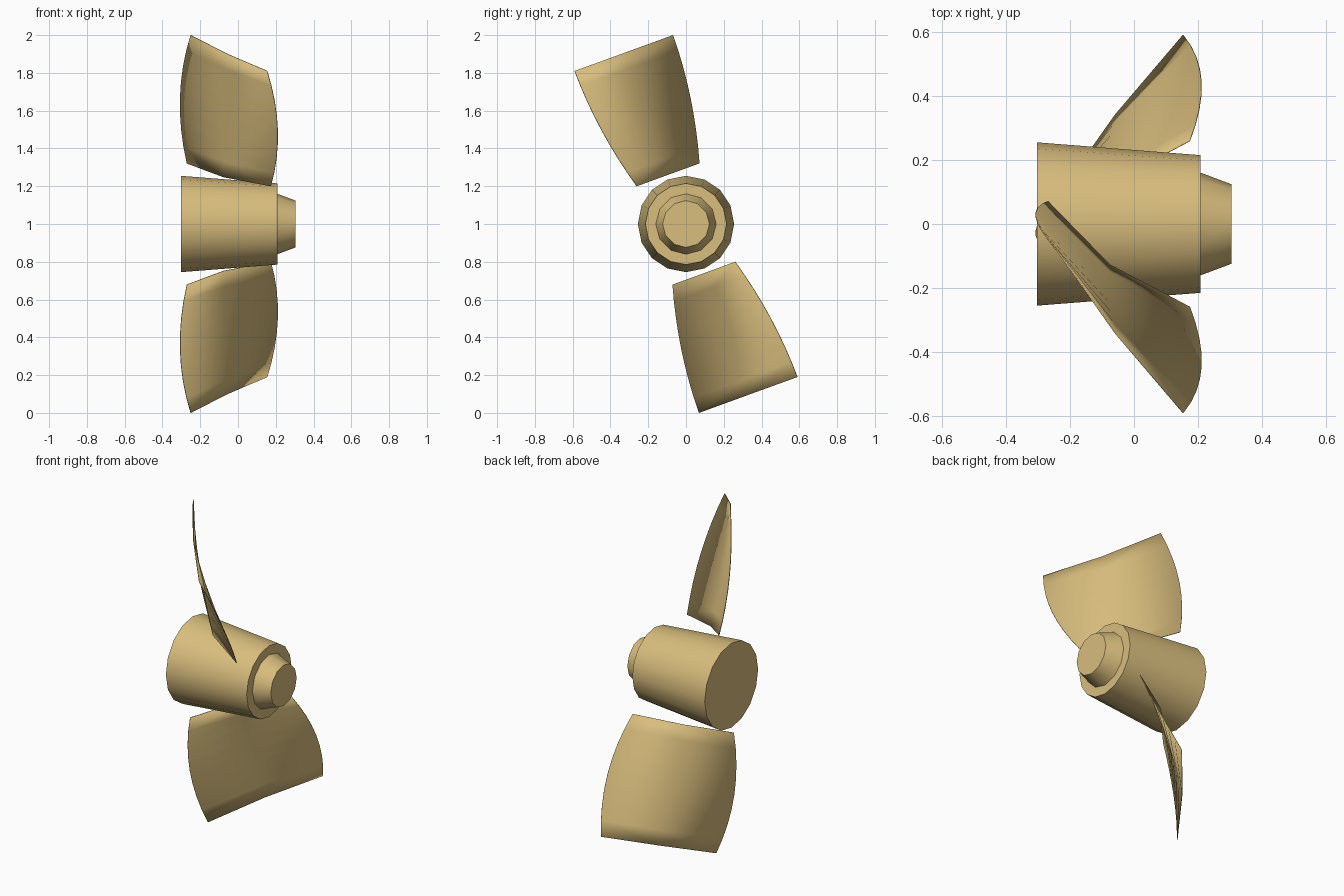
import bpy, bmesh, math
from mathutils import Matrix, Vector

if "Cube" in bpy.data.objects:
    bpy.data.objects.remove(bpy.data.objects["Cube"], do_unlink=True)

# Single brass colour
brass = bpy.data.materials.new("brass")
brass.use_nodes = True
colour = (0.69, 0.51, 0.205, 1)
brass.diffuse_color = colour
brass.node_tree.nodes["Principled BSDF"].inputs["Base Color"].default_value = colour

CENTRE = Vector((0, 0, 1))


def make_object(name, bm):
    bmesh.ops.recalc_face_normals(bm, faces=bm.faces)
    mesh = bpy.data.meshes.new(name)
    bm.to_mesh(mesh)
    bm.free()
    mesh.materials.append(brass)
    obj = bpy.data.objects.new(name, mesh)
    bpy.context.collection.objects.link(obj)
    bpy.ops.object.select_all(action='DESELECT')
    obj.select_set(True)
    bpy.context.view_layer.objects.active = obj
    bpy.ops.object.shade_smooth_by_angle(angle=math.radians(40))
    return obj


def tapered_drum(name, sides, x0, x1, r0, r1):
    """Capped cone lying along the shaft axis."""
    bm = bmesh.new()
    place = Matrix.Translation(CENTRE + Vector(((x0 + x1) / 2, 0, 0)))
    bmesh.ops.create_cone(bm, cap_ends=True, segments=sides, radius1=r0, radius2=r1,
                          depth=x1 - x0, matrix=place @ Matrix.Rotation(math.pi / 2, 4, 'Y'))
    return make_object(name, bm)


def through(a, b, c, t):
    """Quadratic passing through a, b, c at t = 0, 0.5, 1."""
    return a * (1 - t) * (1 - 2 * t) + 4 * b * t * (1 - t) + c * t * (2 * t - 1)


def blade(name, turn):
    """Twisted, cambered sheet, rotated about the shaft axis."""
    bm = bmesh.new()
    rows = 8
    grid = []
    for i in range(rows + 1):
        t = i / rows
        half_width = through(0.176, 0.25, 0.277, t)
        half_depth = through(0.222, 0.258, 0.202, t)
        camber = 0.046 - 0.03 * t
        row = []
        for side in (-1, 0, 1):
            bend = camber if side == 0 else 0
            row.append(bm.verts.new((-0.048 - side * half_depth - 0.62 * bend,
                                     side * half_width - 0.76 * bend,
                                     0.277 + 0.686 * t)))
        grid.append(row)
    for low, high in zip(grid, grid[1:]):
        for j in range(2):
            bm.faces.new((low[j], low[j + 1], high[j + 1], high[j]))
    spin = Matrix.Rotation(math.radians(20 + turn), 4, 'X')
    bm.transform(Matrix.Translation(CENTRE) @ spin)
    obj = make_object(name, bm)
    solid = obj.modifiers.new("thickness", 'SOLIDIFY')
    solid.thickness = 0.004
    solid.offset = 0


# Hub and stepped nose
tapered_drum("hub", 16, -0.303, 0.208, 0.255, 0.215)
tapered_drum("hub_nose", 12, 0.198, 0.305, 0.164, 0.124)

# Two opposite blades
blade("upper_blade", 0)
blade("lower_blade", 180)
